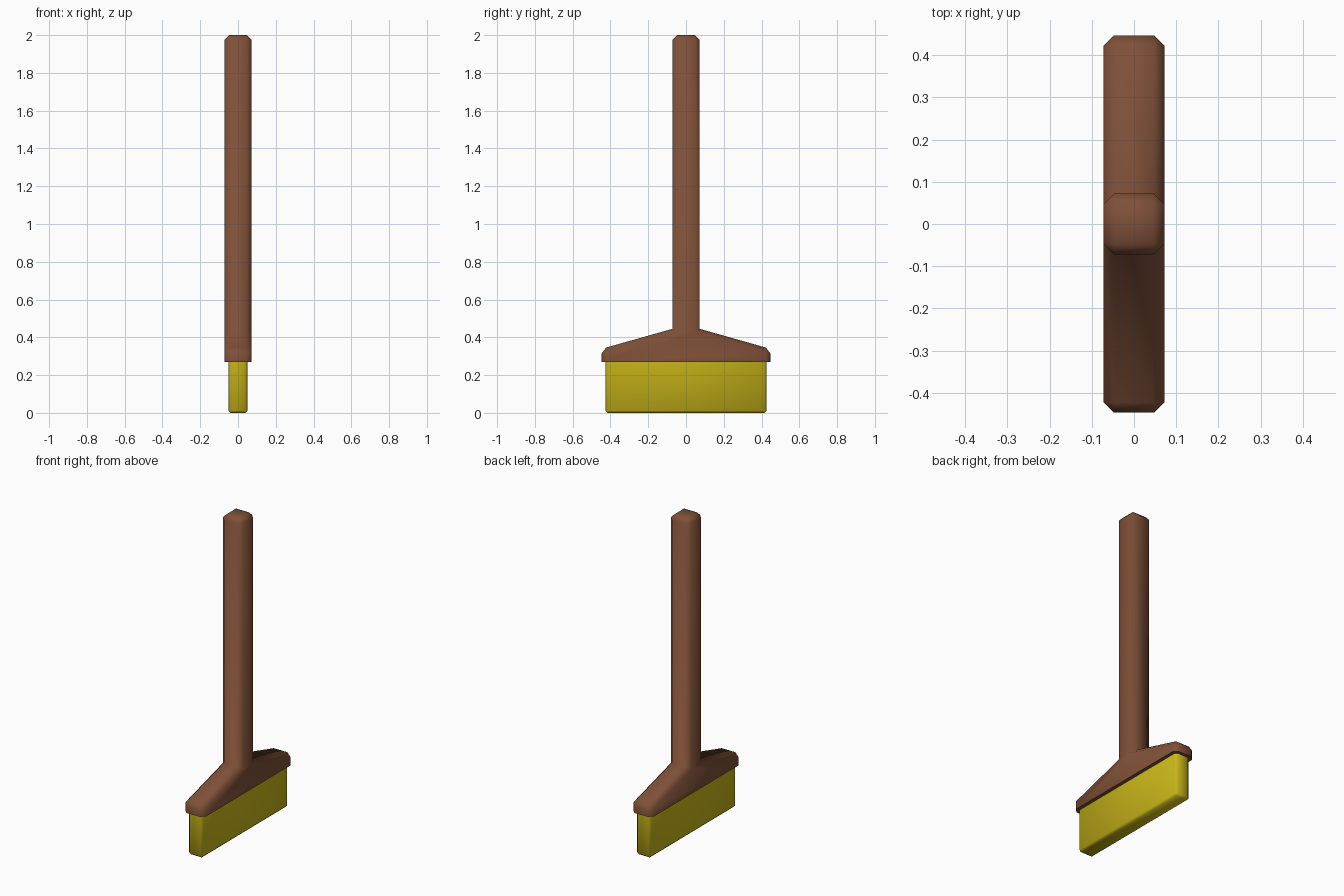
import bpy, bmesh, math

if "Cube" in bpy.data.objects:
    bpy.data.objects.remove(bpy.data.objects["Cube"])


def make_part(name, profile, half_x, bevel, keep, color, angle):
    """Extrude a y-z profile along x, bevel chosen edges, smooth and colour it."""
    bm = bmesh.new()
    face = bm.faces.new([bm.verts.new((-half_x, y, z)) for y, z in profile])
    ext = bmesh.ops.extrude_face_region(bm, geom=[face])
    verts = [g for g in ext["geom"] if isinstance(g, bmesh.types.BMVert)]
    bmesh.ops.translate(bm, verts=verts, vec=(2 * half_x, 0, 0))
    bmesh.ops.recalc_face_normals(bm, faces=bm.faces[:])
    edges = [e for e in bm.edges if keep(e)]
    bmesh.ops.bevel(bm, geom=edges, offset=bevel, segments=1,
                    affect='EDGES', profile=0.5)
    bmesh.ops.recalc_face_normals(bm, faces=bm.faces[:])
    mesh = bpy.data.meshes.new(name)
    bm.to_mesh(mesh)
    bm.free()
    obj = bpy.data.objects.new(name, mesh)
    bpy.context.collection.objects.link(obj)
    mat = bpy.data.materials.new(name + "_colour")
    mat.diffuse_color = color
    mat.use_nodes = True
    mat.node_tree.nodes["Principled BSDF"].inputs["Base Color"].default_value = mat.diffuse_color
    mesh.materials.append(mat)
    bpy.ops.object.select_all(action='DESELECT')
    obj.select_set(True)
    bpy.context.view_layer.objects.active = obj
    bpy.ops.object.shade_smooth_by_angle(angle=math.radians(angle))
    return obj


def flat_at(e, z):
    return all(abs(v.co.z - z) < 1e-4 for v in e.verts)


# Wooden handle flowing into the sloped head; bottom rim and inner corners stay sharp
half = [(0.447, 0.27), (0.447, 0.339), (0.072, 0.445), (0.072, 2.0)]
outline = half + [(-y, z) for y, z in reversed(half)]
make_part("handle_and_head", outline, 0.072, 0.025,
          lambda e: not flat_at(e, 0.27) and not flat_at(e, 0.445),
          (0.21, 0.08, 0.04, 1), 60)

# Bristle block tucked into the underside of the head
block = [(0.427, 0.0), (0.427, 0.29), (-0.427, 0.29), (-0.427, 0.0)]
make_part("bristles", block, 0.05, 0.012,
          lambda e: not flat_at(e, 0.29),
          (0.6, 0.48, 0.01, 1), 60)
